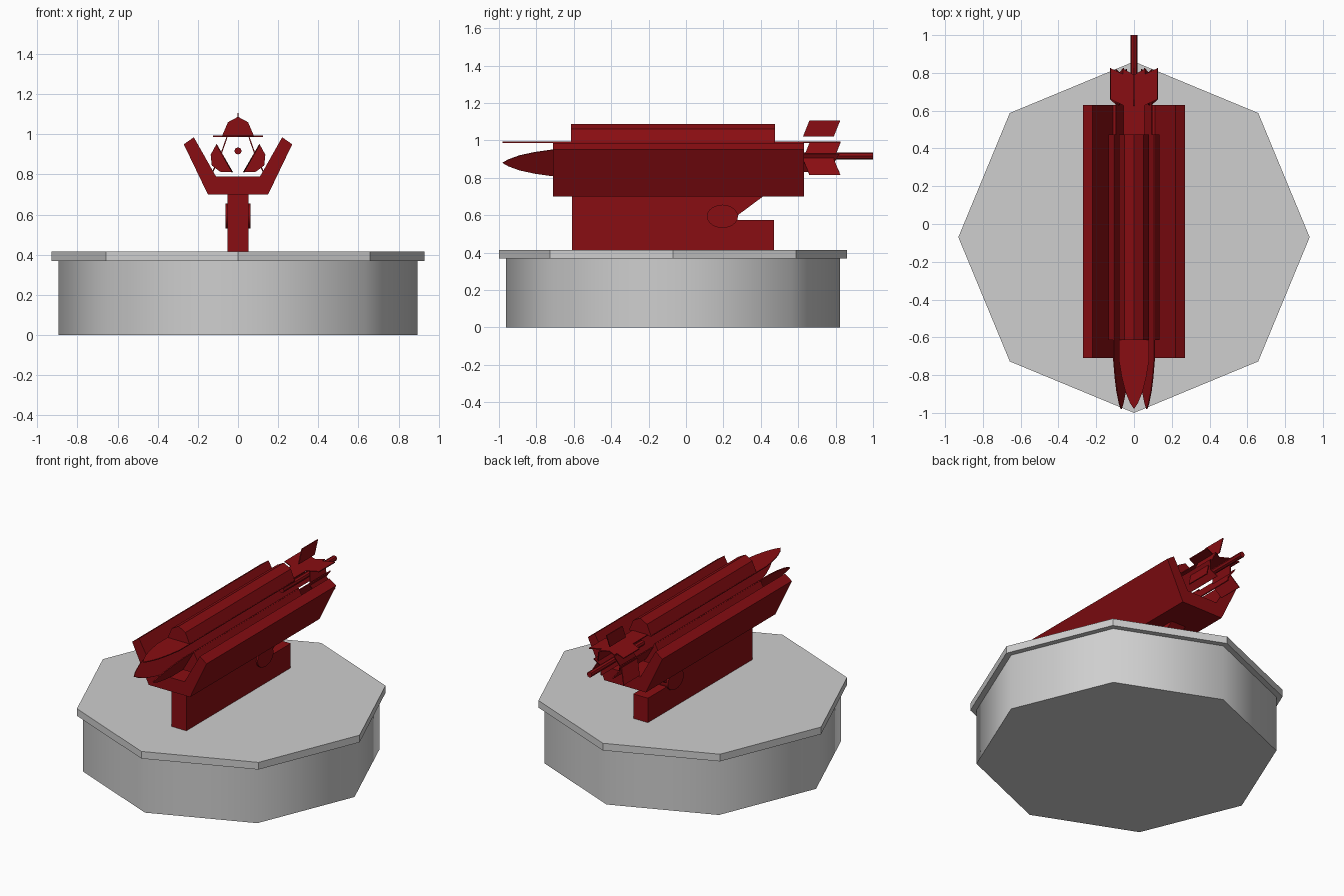
import bpy, bmesh, math
from mathutils import Vector

cube = bpy.data.objects.get("Cube")
if cube:
    bpy.data.objects.remove(cube, do_unlink=True)


def material(name, rgb):
    m = bpy.data.materials.new(name)
    m.use_nodes = True
    color = (*rgb, 1)
    m.diffuse_color = color
    m.node_tree.nodes["Principled BSDF"].inputs["Base Color"].default_value = color
    return m


GRAY = material("light gray", (0.62, 0.62, 0.62))
RED = material("dark red", (0.25, 0.004, 0.006))
X, Y, Z = Vector((1, 0, 0)), Vector((0, 1, 0)), Vector((0, 0, 1))
ORIGIN = Vector()


def prism(name, outline, lo, hi, axes, origin=ORIGIN, mat=RED, smooth=0):
    """Extrude a 2D outline (first two axes) along the third axis."""
    u, v, w = axes
    bm = bmesh.new()
    rings = [[bm.verts.new(origin + u * a + v * b + w * c) for a, b in outline]
             for c in (lo, hi)]
    n = len(outline)
    for ring in rings:
        bm.faces.new(ring)
    for i in range(n):
        j = (i + 1) % n
        bm.faces.new((rings[0][i], rings[0][j], rings[1][j], rings[1][i]))
    bmesh.ops.recalc_face_normals(bm, faces=bm.faces)
    mesh = bpy.data.meshes.new(name)
    bm.to_mesh(mesh)
    bm.free()
    mesh.materials.append(mat)
    obj = bpy.data.objects.new(name, mesh)
    bpy.context.collection.objects.link(obj)
    if smooth:
        bpy.ops.object.select_all(action='DESELECT')
        obj.select_set(True)
        bpy.context.view_layer.objects.active = obj
        bpy.ops.object.shade_smooth_by_angle(angle=math.radians(smooth))
    return obj


def circle(r, n):
    return [(r * math.cos(math.tau * i / n), r * math.sin(math.tau * i / n)) for i in range(n)]


def mirrored(half):
    """Close a half outline across the line u = 0."""
    return half + [(-a, b) for a, b in reversed(half) if a > 0]


# Octagonal base and its lid
center = Vector((0, -0.07, 0))
prism("base", circle(0.893, 8), 0, 0.37, (X, Y, Z), center, GRAY, 60)
prism("base_lid", circle(0.93, 8), 0.368, 0.415, (X, Y, Z), center, GRAY)

# Pedestal with a notch at the rear, and its pivot
pedestal = [(-0.61, 0.413), (0.47, 0.413), (0.47, 0.575), (0.26, 0.575),
            (0.27, 0.595), (0.425, 0.71), (-0.61, 0.71)]
prism("pedestal", pedestal, -0.053, 0.053, (Y, Z, X))
oval = [(a, b * 0.75) for a, b in circle(0.083, 20)]
prism("pivot", oval, -0.063, 0.063, (Y, Z, X), Vector((0, 0.195, 0.594)), smooth=40)

# Cradle with sloping walls
cradle = mirrored([(0.15, 0.70), (0.27, 0.95), (0.22, 0.985), (0.11, 0.79)])
prism("cradle", cradle, -0.71, 0.63, (X, Z, Y))

# Missiles: half-round body on a flat plate with pointed nose and swept tail
plate = mirrored([(0, -0.98), (0.02, -0.95), (0.045, -0.89), (0.065, -0.81), (0.08, -0.72),
                  (0.08, 0.475), (0.055, 0.475), (0.055, 0.82), (0, 0.79)])
bodies = {"top": (0, 0.99, 0, 0.070, 0.097),
          "left": (0.068, 0.88, 120, 0.050, 0.072),
          "right": (-0.068, 0.88, -120, 0.050, 0.072)}
for side, (x, z, turn, shoulder, crown) in bodies.items():
    a = math.radians(turn)
    across = Vector((math.cos(a), 0, -math.sin(a)))
    out = Vector((math.sin(a), 0, math.cos(a)))
    o = Vector((x, 0, z))
    half = mirrored([(0.08, 0), (0.05, shoulder), (0, crown)])
    prism(side + "_missile_body", half, -0.615, 0.475, (across, out, Y), o, smooth=30)
    prism(side + "_missile_plate", plate, -0.003, 0.003, (across, Y, out), o)


# Swept tail fins: (root x, root z) to (tip x, tip z)
def fin(name, root, tip):
    r, t = Vector((root[0], 0, root[1])), Vector((tip[0], 0, tip[1]))
    d = t - r
    outline = [(0, 0.625), (1, 0.66), (1, 0.825), (0, 0.79)]
    prism(name, outline, -0.003, 0.003, (d, Y, d.cross(Y).normalized()), r)


fin("top_fin", (0, 1.02), (0, 1.107))
for s, side in ((1, "left"), (-1, "right")):
    fin(side + "_upper_fin", (s * 0.085, 0.90), (s * 0.055, 0.985))
    fin(side + "_lower_fin", (s * 0.085, 0.90), (s * 0.125, 0.815))
    fin(side + "_flat_fin", (s * 0.05, 0.99), (s * 0.125, 0.99))

# Central rod at the rear
prism("tail_rod", circle(0.018, 8), 0.45, 1.0, (X, Z, Y), Vector((0, 0, 0.917)))
